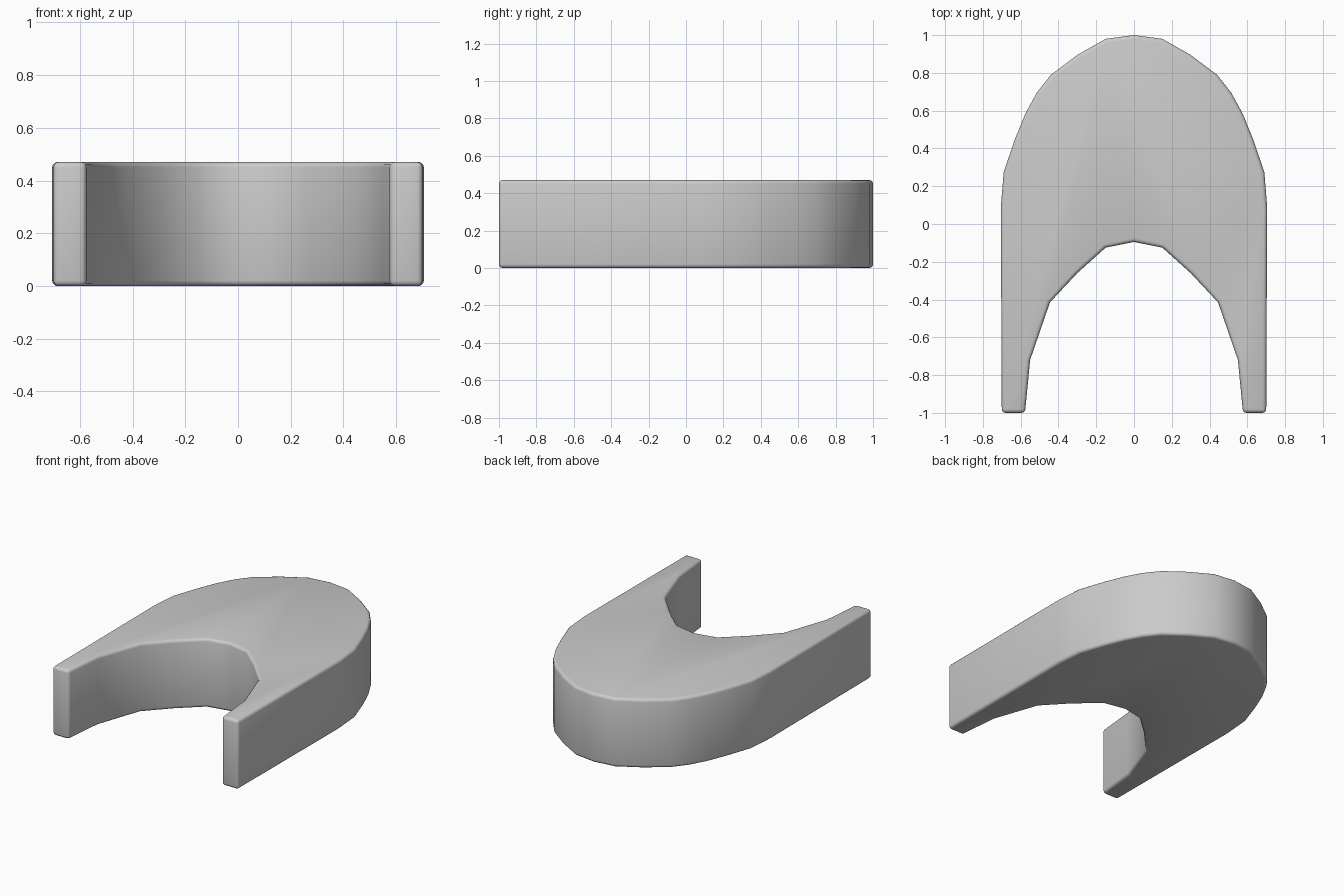
import bpy
import bmesh

if "Cube" in bpy.data.objects:
    bpy.data.objects.remove(bpy.data.objects["Cube"])

HEIGHT = 0.47

# Right half of the plan outline, from the nose round to the inner arch
half = [(0, 1.0), (0.15, 0.98), (0.30, 0.895), (0.44, 0.79), (0.515, 0.695),
        (0.575, 0.585), (0.63, 0.45), (0.69, 0.275), (0.705, 0.09), (0.70, -1.0),
        (0.577, -1.0), (0.55, -0.72), (0.445, -0.415), (0.30, -0.26),
        (0.15, -0.125), (0, -0.095)]
outline = half + [(-x, y) for x, y in reversed(half[1:-1])]

# Extrude the outline into a horseshoe-shaped block
bm = bmesh.new()
base = bm.faces.new([bm.verts.new((x, y, 0)) for x, y in outline])
top = bmesh.ops.extrude_face_region(bm, geom=[base], use_keep_orig=True)
bmesh.ops.translate(bm, vec=(0, 0, HEIGHT),
                    verts=[v for v in top["geom"] if isinstance(v, bmesh.types.BMVert)])
bmesh.ops.recalc_face_normals(bm, faces=bm.faces)
mesh = bpy.data.meshes.new("arched_block")
bm.to_mesh(mesh)
bm.free()
block = bpy.data.objects.new("arched_block", mesh)
bpy.context.collection.objects.link(block)

# Soft rounded rims and leg corners
bevel = block.modifiers.new("rounded_edges", "BEVEL")
bevel.width = 0.02
bevel.segments = 3
bevel.limit_method = "ANGLE"
bevel.angle_limit = 0.7
bpy.context.view_layer.objects.active = block
block.select_set(True)
bpy.ops.object.modifier_apply(modifier=bevel.name)
bpy.ops.object.shade_smooth_by_angle(angle=0.7)
